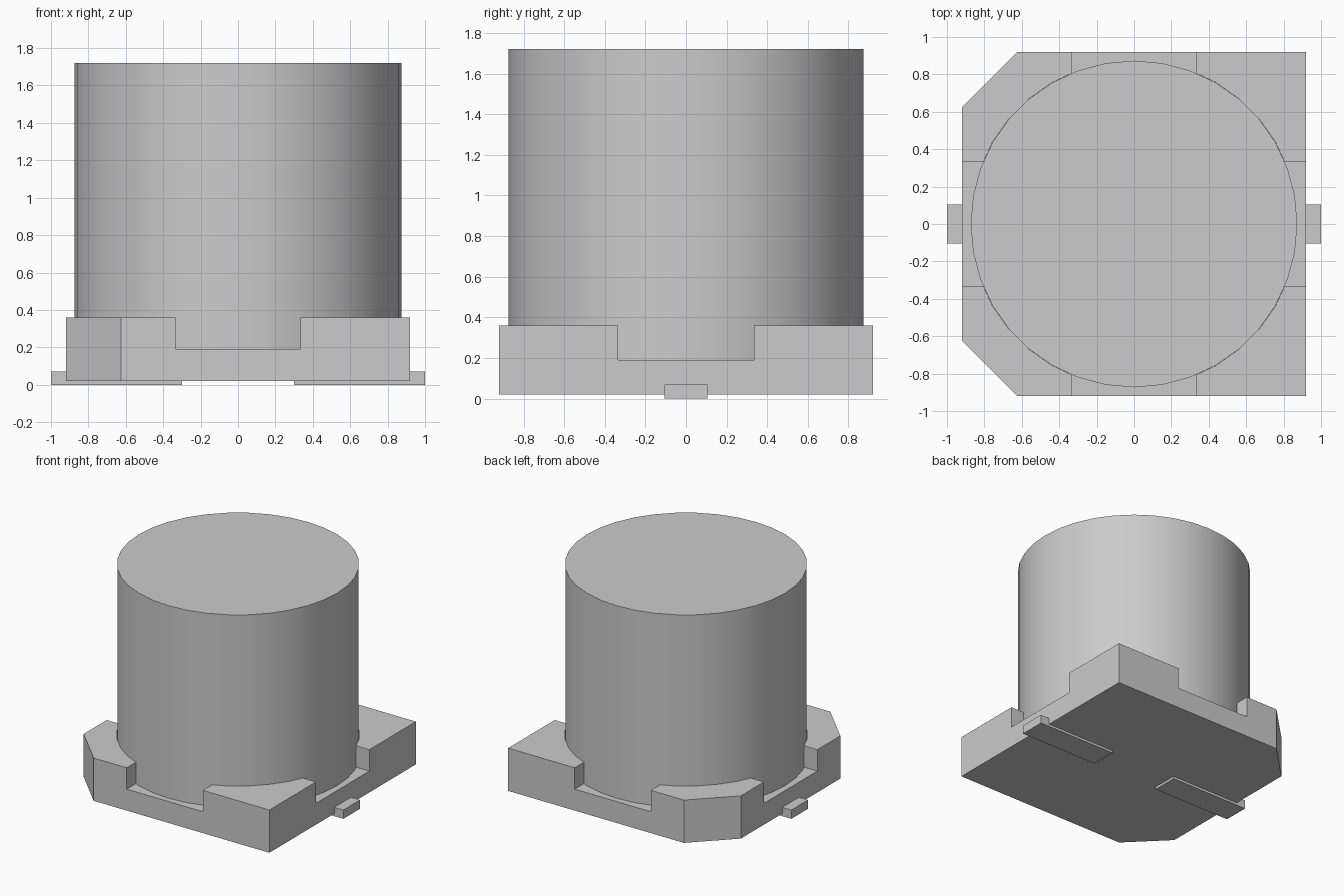
import bpy, bmesh, math

if "Cube" in bpy.data.objects:
    bpy.data.objects.remove(bpy.data.objects["Cube"], do_unlink=True)

HALF, CHAMFER = 0.92, 0.295              # base plan
BASE_Z, FLOOR_Z, RIM_Z, TOP_Z = 0.02, 0.19, 0.36, 1.72
CAN_R, NOTCH = 0.873, 0.335

grey = bpy.data.materials.new("light grey")
grey.use_nodes = True
colour = (0.6, 0.6, 0.6, 1)
grey.diffuse_color = colour
grey.node_tree.nodes["Principled BSDF"].inputs["Base Color"].default_value = colour


def prism(name, outline, z0, z1):
    """Extrude a plan outline from z0 to z1."""
    bm = bmesh.new()
    face = bm.faces.new([bm.verts.new((x, y, z0)) for x, y in outline])
    out = bmesh.ops.extrude_face_region(bm, geom=[face])
    top = [v for v in out["geom"] if isinstance(v, bmesh.types.BMVert)]
    bmesh.ops.translate(bm, verts=top, vec=(0, 0, z1 - z0))
    bmesh.ops.recalc_face_normals(bm, faces=bm.faces)
    mesh = bpy.data.meshes.new(name)
    bm.to_mesh(mesh)
    bm.free()
    mesh.materials.append(grey)
    obj = bpy.data.objects.new(name, mesh)
    bpy.context.collection.objects.link(obj)
    return obj


def rect(x0, x1, y0, y1):
    return [(x0, y0), (x1, y0), (x1, y1), (x0, y1)]


def circle(r, n=36):
    return [(r * math.cos(math.tau * i / n), r * math.sin(math.tau * i / n))
            for i in range(n)]


def activate(obj):
    bpy.ops.object.select_all(action='DESELECT')
    obj.select_set(True)
    bpy.context.view_layer.objects.active = obj


def cut(target, cutter):
    """Subtract the cutter and discard it."""
    cutter.hide_render = True
    mod = target.modifiers.new("cut", 'BOOLEAN')
    mod.operation, mod.solver, mod.object = 'DIFFERENCE', 'EXACT', cutter
    activate(target)
    bpy.ops.object.modifier_apply(modifier=mod.name)
    bpy.data.objects.remove(cutter, do_unlink=True)


# Base with two chamfered corners on its right side
inner = HALF - CHAMFER
base = prism("base", [(HALF, -HALF), (HALF, HALF), (-inner, HALF),
                      (-HALF, inner), (-HALF, -inner), (-inner, -HALF)],
             BASE_Z, RIM_Z)

# Side notches and round seat leave four corner blocks
cut(base, prism("notch_x", rect(-1.2, 1.2, -NOTCH, NOTCH), FLOOR_Z, 0.5))
cut(base, prism("notch_y", rect(-NOTCH, NOTCH, -1.2, 1.2), FLOOR_Z, 0.5))
cut(base, prism("seat", circle(CAN_R + 0.001), FLOOR_Z, 0.5))

# Cylindrical can
can = prism("can", circle(CAN_R), FLOOR_Z - 0.01, TOP_Z)

for obj in (base, can):
    activate(obj)
    bpy.ops.object.shade_smooth_by_angle(angle=math.radians(30))

# Flat terminals: a strip under the base and a raised outer end
for side, sign in (("left", 1), ("right", -1)):
    xs = sorted((0.3 * sign, sign))
    prism(side + "_terminal", rect(*xs, -0.105, 0.105), 0, 0.07)
